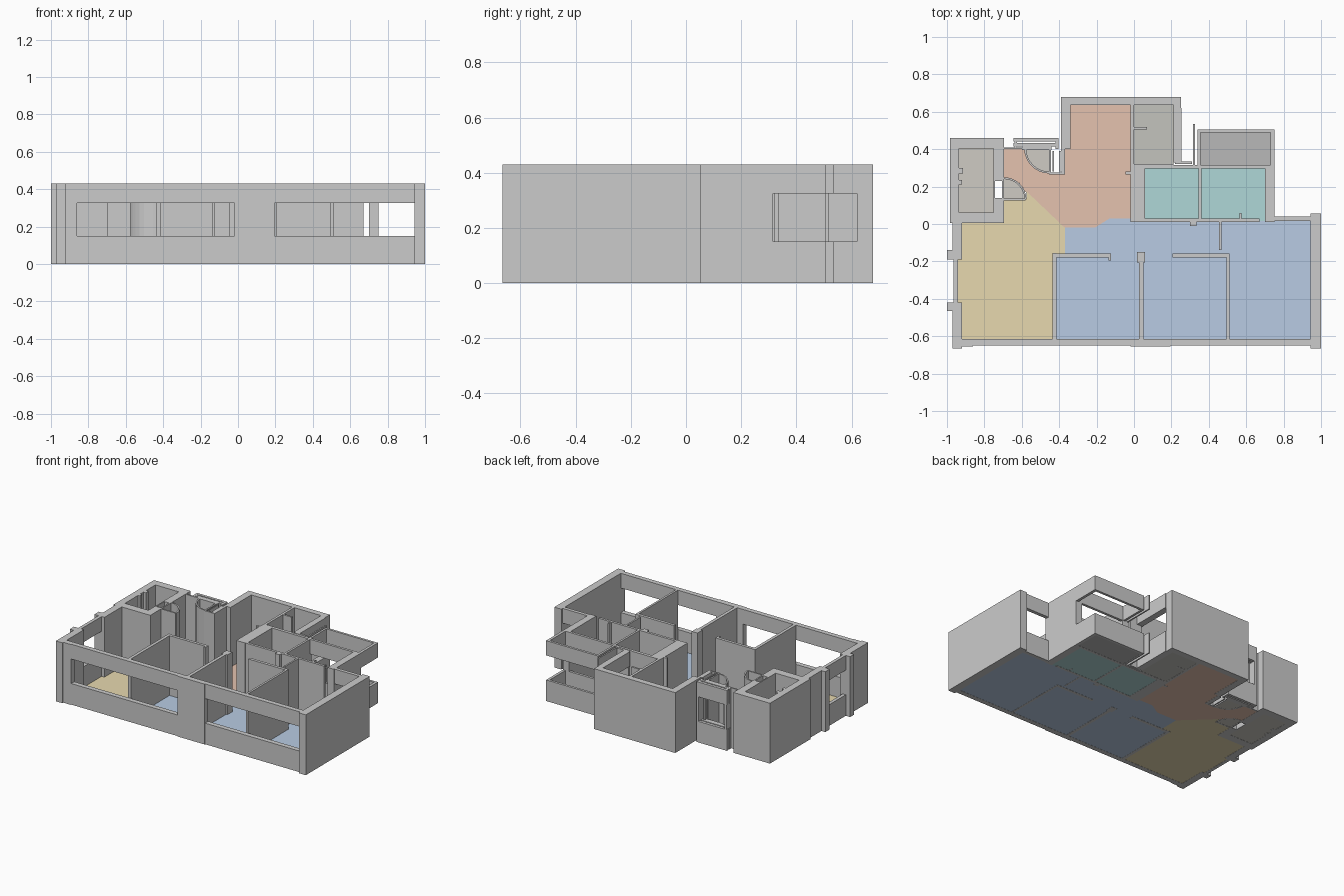
import bpy, bmesh, math

H, SILL, HEAD = 0.43, 0.15, 0.325
FULL = [(0, H)]
BAND = [(0, SILL), (HEAD, H)]


def finish(name, bm, color=None):
    bmesh.ops.recalc_face_normals(bm, faces=bm.faces)
    me = bpy.data.meshes.new(name)
    bm.to_mesh(me)
    bm.free()
    ob = bpy.data.objects.new(name, me)
    bpy.context.collection.objects.link(ob)
    if color:
        mat = bpy.data.materials.new(name)
        mat.diffuse_color = (*color, 1)
        me.materials.append(mat)


def prism(bm, pts, z0, z1):
    base = bm.faces.new([bm.verts.new((x, y, z0)) for x, y in pts])
    ext = bmesh.ops.extrude_face_region(bm, geom=[base], use_keep_orig=True)
    for v in ext['geom']:
        if isinstance(v, bmesh.types.BMVert):
            v.co.z = z1


def rect(x0, x1, y0, y1):
    return [(x0, y0), (x1, y0), (x1, y1), (x0, y1)]


def walls(name, rects, levels=FULL):
    bm = bmesh.new()
    for r in rects:
        for z0, z1 in levels:
            prism(bm, rect(*r), z0, z1)
    finish(name, bm)


def floor(name, polys, color):
    bm = bmesh.new()
    for p in polys:
        prism(bm, p, 0.001, 0.004)
    finish(name, bm, color)


def arc(cx, cy, r, a0, a1, n=8):
    return [(cx + r * math.cos(math.radians(a0 + (a1 - a0) * i / n)),
             cy + r * math.sin(math.radians(a0 + (a1 - a0) * i / n))) for i in range(n + 1)]


# Outer solid walls
walls("right_wall", [(0.945, 1.0, -0.665, 0.055)])
walls("front_piers", [(-0.97, -0.86, -0.655, -0.615), (-0.02, 0.195, -0.655, -0.615)])
walls("left_wall", [(-0.97, -0.92, -0.665, -0.42), (-0.97, -0.92, -0.19, 0.01),
                    (-1.0, -0.965, -0.465, -0.42), (-1.0, -0.965, -0.19, -0.14)])
walls("top_room_walls", [(-0.39, 0.25, 0.635, 0.678), (-0.39, -0.34, 0.40, 0.64),
                         (-0.39, -0.37, 0.27, 0.40), (0.21, 0.25, 0.62, 0.64)])
# Shaft room, with a hollow doorway in its right side
walls("shaft_walls", [(-0.984, -0.935, 0.005, 0.46), (-0.935, -0.695, 0.005, 0.062),
                      (-0.935, -0.695, 0.405, 0.46), (-0.75, -0.695, 0.062, 0.14),
                      (-0.75, -0.695, 0.23, 0.405), (-0.705, -0.695, 0.14, 0.23),
                      (-0.75, -0.742, 0.14, 0.23)])
walls("shaft_fittings", [(-0.935, -0.92, 0.21, 0.235), (-0.935, -0.915, 0.27, 0.30)])

# Walls with window openings between sill and head
walls("front_window_wall", [(-0.86, -0.02, -0.65, -0.615), (0.195, 0.945, -0.65, -0.615)], BAND)
walls("left_window_wall", [(-0.966, -0.942, -0.42, -0.19)], BAND)
walls("rear_window_wall", [(0.75, 0.945, 0.015, 0.04)], BAND)
walls("entry_windows", [(-0.645, -0.405, 0.44, 0.46), (-0.645, -0.405, 0.415, 0.432),
                        (-0.60, -0.44, 0.395, 0.415)], BAND)
walls("side_window_wall", [(0.21, 0.255, 0.33, 0.62), (0.315, 0.325, 0.31, 0.535)], BAND)
walls("balcony_parapet", [(0.34, 0.355, 0.315, 0.505), (0.34, 0.75, 0.488, 0.505),
                          (0.73, 0.75, 0.31, 0.49)], BAND)
walls("bathroom_window_wall", [(0.36, 0.73, 0.297, 0.315)], BAND)

# Entry posts and door leaves
walls("entry_posts", [(-0.64, -0.625, 0.41, 0.46), (-0.42, -0.405, 0.40, 0.46),
                      (-0.695, -0.59, 0.40, 0.41), (-0.455, -0.37, 0.265, 0.275),
                      (-0.455, -0.445, 0.275, 0.40), (-0.695, -0.58, 0.125, 0.135),
                      (-0.435, -0.428, 0.28, 0.39), (-0.402, -0.39, 0.28, 0.39)])

# Curved door screens
for name, (cx, cy, r, a0, a1) in {
        "shaft_door_screen": (-0.695, 0.13, 0.12, 0, 90),
        "entry_door_screen": (-0.452, 0.405, 0.135, 180, 270)}.items():
    bm = bmesh.new()
    prism(bm, arc(cx, cy, r, a0, a1) + arc(cx, cy, r - 0.01, a1, a0), 0, H)
    finish(name, bm)

# Interior partitions
walls("bedroom_partitions", [(-0.437, -0.415, -0.615, -0.155), (-0.437, -0.125, -0.178, -0.157),
                             (0.027, 0.05, -0.615, -0.18), (0.015, 0.06, -0.205, -0.15),
                             (0.495, 0.51, -0.615, -0.157), (0.205, 0.51, -0.178, -0.157),
                             (0.455, 0.467, -0.14, 0.02), (-0.135, -0.122, -0.195, -0.157),
                             (0.30, 0.335, -0.01, 0.015)])
walls("core_walls", [(-0.02, 0.05, 0.01, 0.315), (-0.018, 0.0, 0.31, 0.64),
                     (0.0, 0.21, 0.305, 0.32), (0.0, 0.07, 0.505, 0.518),
                     (-0.045, -0.02, 0.265, 0.28), (0.22, 0.31, 0.32, 0.335)])
walls("bathroom_walls", [(0.05, 0.36, 0.297, 0.315), (0.345, 0.36, 0.015, 0.30),
                         (0.70, 0.75, 0.01, 0.315), (0.05, 0.67, 0.012, 0.03),
                         (0.05, 0.06, 0.03, 0.30), (0.565, 0.575, 0.03, 0.06)])

# Coloured room floors
floor("living_floor", [[(-0.92, -0.615), (-0.425, -0.615), (-0.425, -0.16), (-0.37, -0.16),
                        (-0.37, -0.02), (-0.575, 0.175), (-0.575, 0.13), (-0.695, 0.13),
                        (-0.695, 0.005), (-0.945, 0.005), (-0.945, -0.615)]], (0.8, 0.69, 0.43))
floor("hall_floor", [[(-0.37, -0.02), (-0.21, -0.02), (-0.13, 0.03), (-0.015, 0.03),
                      (-0.015, 0.64), (-0.345, 0.64), (-0.345, 0.40), (-0.375, 0.40),
                      (-0.375, 0.27)] + arc(-0.452, 0.405, 0.135, 270, 180)
                     + [(-0.695, 0.405)] + arc(-0.695, 0.13, 0.12, 90, 22)], (0.78, 0.54, 0.43))
floor("bedroom_floor", [[(-0.425, -0.615), (0.95, -0.615), (0.95, 0.015), (-0.015, 0.015),
                         (-0.015, 0.03), (-0.13, 0.03), (-0.21, -0.02), (-0.37, -0.02),
                         (-0.37, -0.16), (-0.425, -0.16)]], (0.48, 0.6, 0.77))
floor("bathroom_floor", [rect(0.06, 0.70, 0.015, 0.298)], (0.43, 0.68, 0.68))
floor("balcony_floor", [rect(0.355, 0.73, 0.315, 0.49)], (0.48, 0.48, 0.48))
floor("store_floor", [rect(0.0, 0.21, 0.32, 0.635)], (0.55, 0.55, 0.51))
floor("shaft_floor", [rect(-0.935, -0.75, 0.062, 0.405),
                      [(-0.695, 0.13)] + arc(-0.695, 0.13, 0.12, 0, 90),
                      [(-0.452, 0.405)] + arc(-0.452, 0.405, 0.135, 180, 270)], (0.62, 0.6, 0.55))
